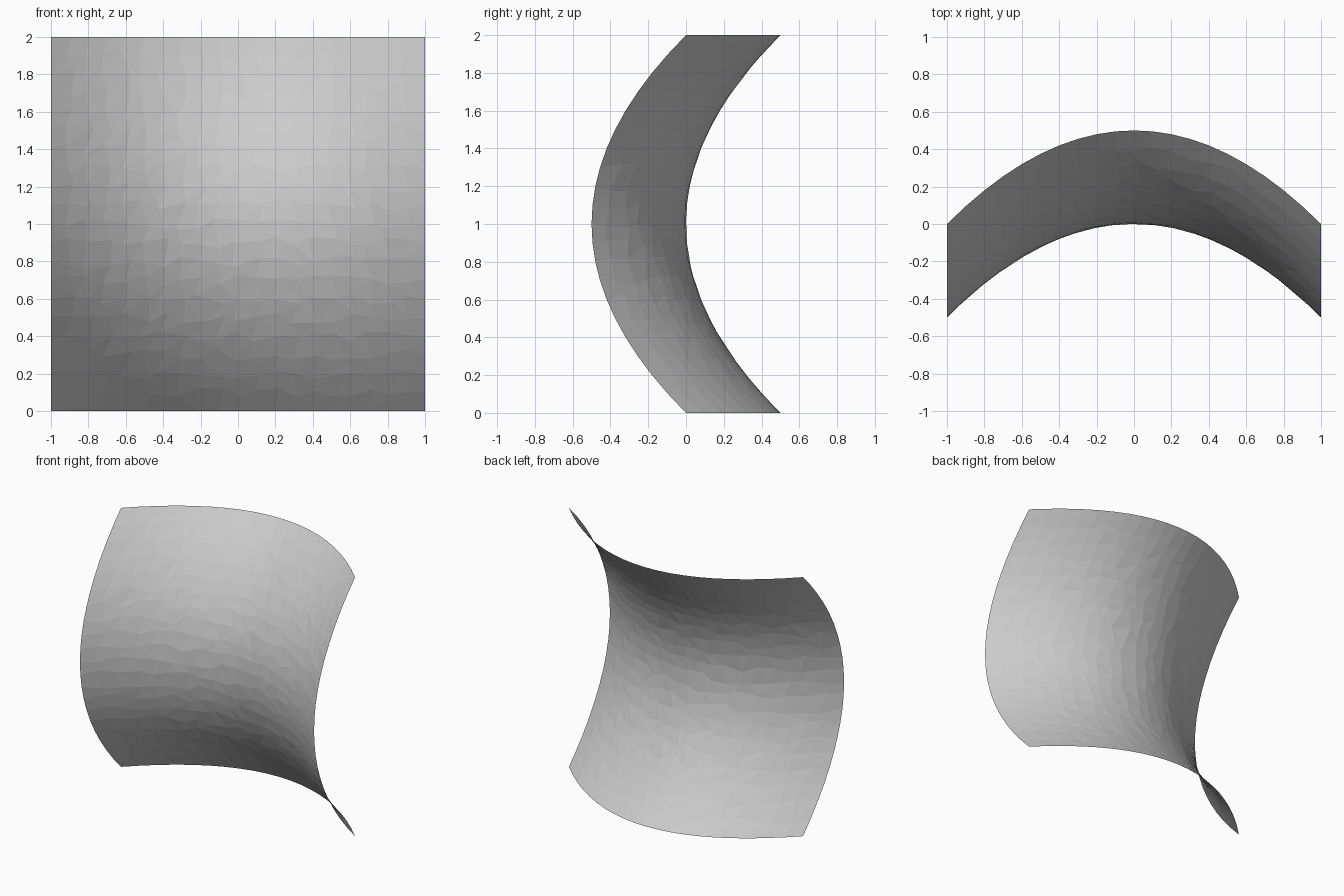
import bpy, bmesh, random

if "Cube" in bpy.data.objects:
    bpy.data.objects.remove(bpy.data.objects["Cube"])

random.seed(4)
N = 20  # facets along each side

# Flat square grid, 2 x 2 units
bm = bmesh.new()
bmesh.ops.create_grid(bm, x_segments=N, y_segments=N, size=1.0)

# Scatter inner points for the irregular facets, keeping the border straight
jitter = 0.3 * 2.0 / N
for v in bm.verts:
    if not v.is_boundary:
        v.co.x += random.uniform(-jitter, jitter)
        v.co.y += random.uniform(-jitter, jitter)
bmesh.ops.triangulate(bm, faces=bm.faces[:], quad_method='BEAUTY')

# Stand the sheet up and bend it into a saddle
for v in bm.verts:
    x, h = v.co.x, v.co.y
    v.co = (x, 0.5 * (h * h - x * x), h + 1.0)
bm.normal_update()

mesh = bpy.data.meshes.new("saddle_sheet")
bm.to_mesh(mesh)
bm.free()
sheet = bpy.data.objects.new("saddle_sheet", mesh)
bpy.context.collection.objects.link(sheet)
